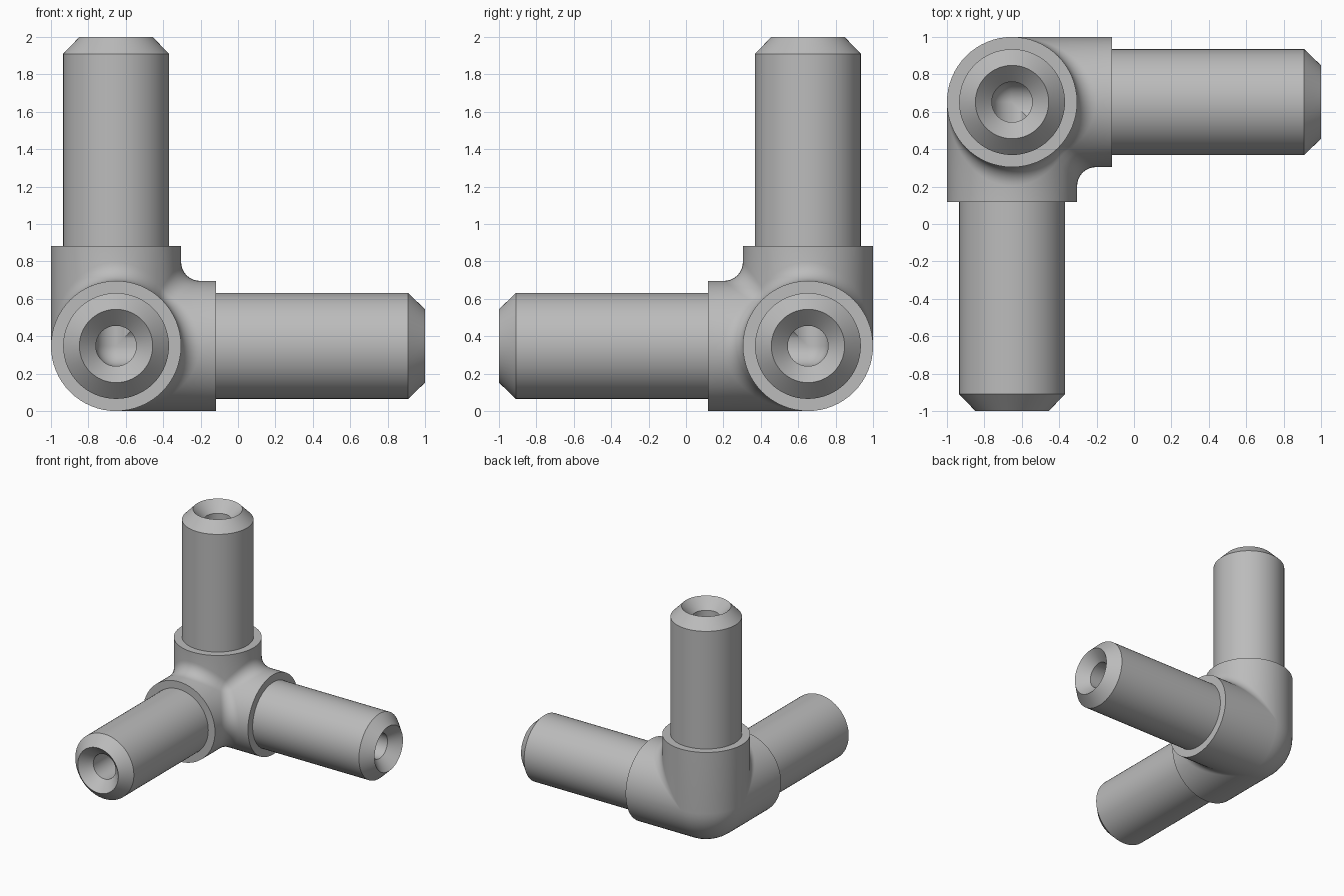
import bpy
import bmesh
from math import cos, sin, tau, pi
from mathutils import Vector

SEGS = 64                 # sides around each arm
HUB_R, FILLET = 0.348, 0.1
BORE_R = 0.108
CENTRE = Vector((-0.652, 0.652, 0.348))
# Arm outline as (distance from hub centre, radius), between the hub wall and the bore wall
ARM = [(0.535, HUB_R), (0.535, 0.283), (1.562, 0.283),
       (1.652, 0.196), (1.564, BORE_R)]

if "Cube" in bpy.data.objects:
    bpy.data.objects.remove(bpy.data.objects["Cube"], do_unlink=True)

bm = bmesh.new()


def face(points):
    """Add a face to all three arms by cycling the axes; the y arm points forward."""
    for turn in range(3):
        cycled = [(p[-turn % 3], p[(1 - turn) % 3], p[(2 - turn) % 3]) for p in points]
        bm.faces.new([bm.verts.new(CENTRE + Vector((x, -y, z))) for x, y, z in cycled])


def sheet(rows, add=face):
    """Join neighbouring rows of points with quads."""
    for r, s in zip(rows, rows[1:]):
        for i in range(len(r) - 1):
            add([r[i], r[i + 1], s[i + 1], s[i]])


def single(points):
    """Add one face, without repeating it for each arm."""
    bm.faces.new([bm.verts.new(CENTRE + Vector((p[0], -p[1], p[2]))) for p in points])


def arc(a, b, steps):
    return [a.slerp(b, i / steps) for i in range(steps + 1)] if steps else [a.copy()]


def ball_triangle(middle, radius, corners, steps):
    """Triangular piece of a sphere between three unit directions."""
    a, b, c = corners
    left, right = arc(a, b, steps), arc(a, c, steps)
    rows = [[middle + d * radius for d in arc(left[k], right[k], k)]
            for k in range(steps + 1)]
    for r, s in zip(rows, rows[1:]):
        for i in range(len(r)):
            single([r[i], s[i], s[i + 1]])
            if i + 1 < len(r):
                single([r[i], s[i + 1], r[i + 1]])


# Arms: hub collar, peg, chamfer, countersink and bore, mitred at the hub centre
arm_rows = []
for i in range(SEGS + 1):
    c, s = cos(tau * i / SEGS), sin(tau * i / SEGS)
    reach = max(c, s, 0)
    outline = [((HUB_R + FILLET) * reach, HUB_R)] + ARM + [(BORE_R * reach, BORE_R)]
    arm_rows.append([Vector((d, r * c, r * s)) for d, r in outline])
sheet(arm_rows)

# Fillets in the inner corners between neighbouring arms
fillet_rows = []
for i in range(-SEGS // 4, SEGS // 8 + 1):
    c, s = cos(tau * i / SEGS), sin(tau * i / SEGS)
    middle = Vector((c, c, s)) * (HUB_R + FILLET)
    sweep = arc(Vector((0, -c, -s)), Vector((-c, 0, -s)), 8)
    fillet_rows.append([middle + d * FILLET for d in sweep])
sheet(fillet_rows)

# Hollow where the three fillets meet
h = cos(pi / 4)
ball_triangle(Vector((h, h, h)) * (HUB_R + FILLET), FILLET,
              [Vector((0, -h, -h)), Vector((-h, 0, -h)), Vector((-h, -h, 0))], 8)

# Rounded outer corner of the hub, and the same corner inside the bore
for radius in (HUB_R, BORE_R):
    ball_triangle(Vector(), radius,
                  [Vector((-1, 0, 0)), Vector((0, -1, 0)), Vector((0, 0, -1))], SEGS // 4)

# Weld the parts into one closed solid
bmesh.ops.remove_doubles(bm, verts=bm.verts, dist=0.00002)
bmesh.ops.dissolve_degenerate(bm, edges=bm.edges, dist=0.00001)
bmesh.ops.recalc_face_normals(bm, faces=bm.faces)
mesh = bpy.data.meshes.new("corner_connector")
bm.to_mesh(mesh)
bm.free()

# Material
grey = bpy.data.materials.new("plain_grey")
grey.use_nodes = True
grey.diffuse_color = (0.5, 0.5, 0.5, 1)
grey.node_tree.nodes["Principled BSDF"].inputs["Base Color"].default_value = (0.5, 0.5, 0.5, 1)
mesh.materials.append(grey)

connector = bpy.data.objects.new("corner_connector", mesh)
bpy.context.collection.objects.link(connector)
bpy.ops.object.select_all(action='DESELECT')
connector.select_set(True)
bpy.context.view_layer.objects.active = connector
bpy.ops.object.shade_smooth_by_angle(angle=pi / 6)
